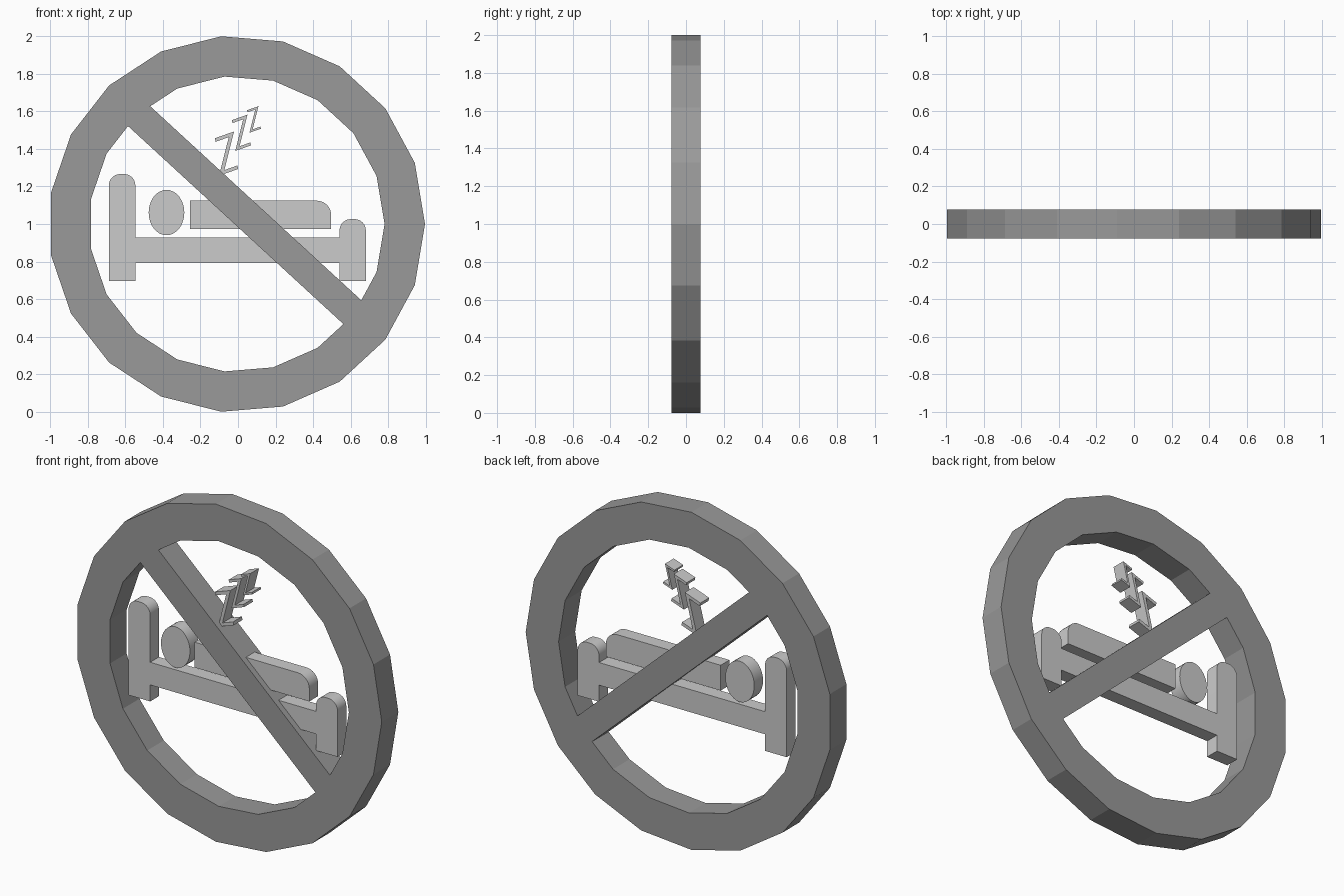
import bpy, bmesh
from math import pi, cos, sin, radians
from mathutils import Vector

if "Cube" in bpy.data.objects:
    bpy.data.objects.remove(bpy.data.objects["Cube"])

CX = -0.007


def prism(name, loops, half_depth, mat=None):
    """Fill outlines in the x-z plane (extra loops are holes) and extrude along y."""
    bm = bmesh.new()
    edges = []
    for pts in loops:
        vs = [bm.verts.new((x, -half_depth, z)) for x, z in pts]
        edges += [bm.edges.new((vs[i - 1], vs[i])) for i in range(len(vs))]
    bmesh.ops.triangle_fill(bm, edges=edges, use_beauty=True,
                            use_dissolve=len(loops) == 1, normal=(0, -1, 0))
    ext = bmesh.ops.extrude_face_region(bm, geom=bm.faces[:])
    moved = [g for g in ext["geom"] if isinstance(g, bmesh.types.BMVert)]
    bmesh.ops.translate(bm, verts=moved, vec=(0, 2 * half_depth, 0))
    bmesh.ops.recalc_face_normals(bm, faces=bm.faces[:])
    me = bpy.data.meshes.new(name)
    bm.to_mesh(me)
    bm.free()
    ob = bpy.data.objects.new(name, me)
    bpy.context.collection.objects.link(ob)
    if mat:
        me.materials.append(mat)
    return ob


def smooth(ob):
    bpy.ops.object.select_all(action='DESELECT')
    ob.select_set(True)
    bpy.context.view_layer.objects.active = ob
    bpy.ops.object.shade_smooth_by_angle(angle=radians(30))


def ellipse(cx, cz, rx, rz, n):
    return [(cx + rx * cos(2 * pi * i / n), cz + rz * sin(2 * pi * i / n)) for i in range(n)]


def clip(pts, n, d):
    """Keep the part of a convex outline where n . p > d."""
    out = []
    for a, b in zip(pts, pts[1:] + pts[:1]):
        a, b = Vector(a), Vector(b)
        da, db = n.dot(a) - d, n.dot(b) - d
        if da > 0:
            out.append(tuple(a))
        if da * db < 0:
            out.append(tuple(a.lerp(b, da / (da - db))))
    return out


def slab(x0, x1, z0, z1, r_left=0, r_right=0, n=8):
    """Rectangle with optionally rounded top corners."""
    pts = [(x0, z0), (x1, z0)]
    for r, cx, start in ((r_right, x1 - r_right, 0), (r_left, x0 + r_left, pi / 2)):
        steps = n if r else 0
        for i in range(steps + 1):
            a = start + pi / 2 * i / max(steps, 1)
            pts.append((cx + r * cos(a), z1 - r + r * sin(a)))
    return pts


dark = bpy.data.materials.new("dark_grey")
dark.diffuse_color = (0.32, 0.32, 0.32, 1)
dark.use_nodes = True
dark.node_tree.nodes["Principled BSDF"].inputs["Base Color"].default_value = dark.diffuse_color

# Ring with diagonal bar: 19-sided outline with two openings
inner = ellipse(CX, 1.0, 0.788, 0.788, 19)
across = Vector((0.677, 0.7365))
upper_hole = clip(inner, across, 0.882)
lower_hole = clip(inner, -across, -0.724)
prism("ring_and_bar", [ellipse(CX, 1.0, 1.0034, 1.0034, 19), upper_hole, lower_hole],
      0.0775, dark)

# Bed and sleeper
BED = 0.041
smooth(prism("headboard", [slab(-0.688, -0.547, 0.695, 1.266, 0.06, 0.06)], BED))
smooth(prism("footboard", [slab(0.541, 0.681, 0.695, 1.026, 0.06, 0.06)], BED))
prism("bed_frame", [slab(-0.547, 0.541, 0.793, 0.927)], BED)
smooth(prism("sleeper_body", [slab(-0.256, 0.496, 0.974, 1.124, 0, 0.075)], BED))
smooth(prism("sleeper_head", [ellipse(-0.381, 1.061, 0.095, 0.121, 32)], BED))

# Sleep zigzags rising above the bed, each point-symmetric
half = [(-0.062, 0.082), (0.04, 0.118), (-0.012, -0.088), (0.058, -0.063)]
outline = half + [(-x, -z) for x, z in half]
for i, (x, z, s) in enumerate(((-0.061, 1.375, 1.0), (0.018, 1.486, 0.82), (0.085, 1.557, 0.6))):
    prism(f"sleep_zigzag_{i + 1}", [[(x + s * px, z + s * pz) for px, pz in outline]], BED)
